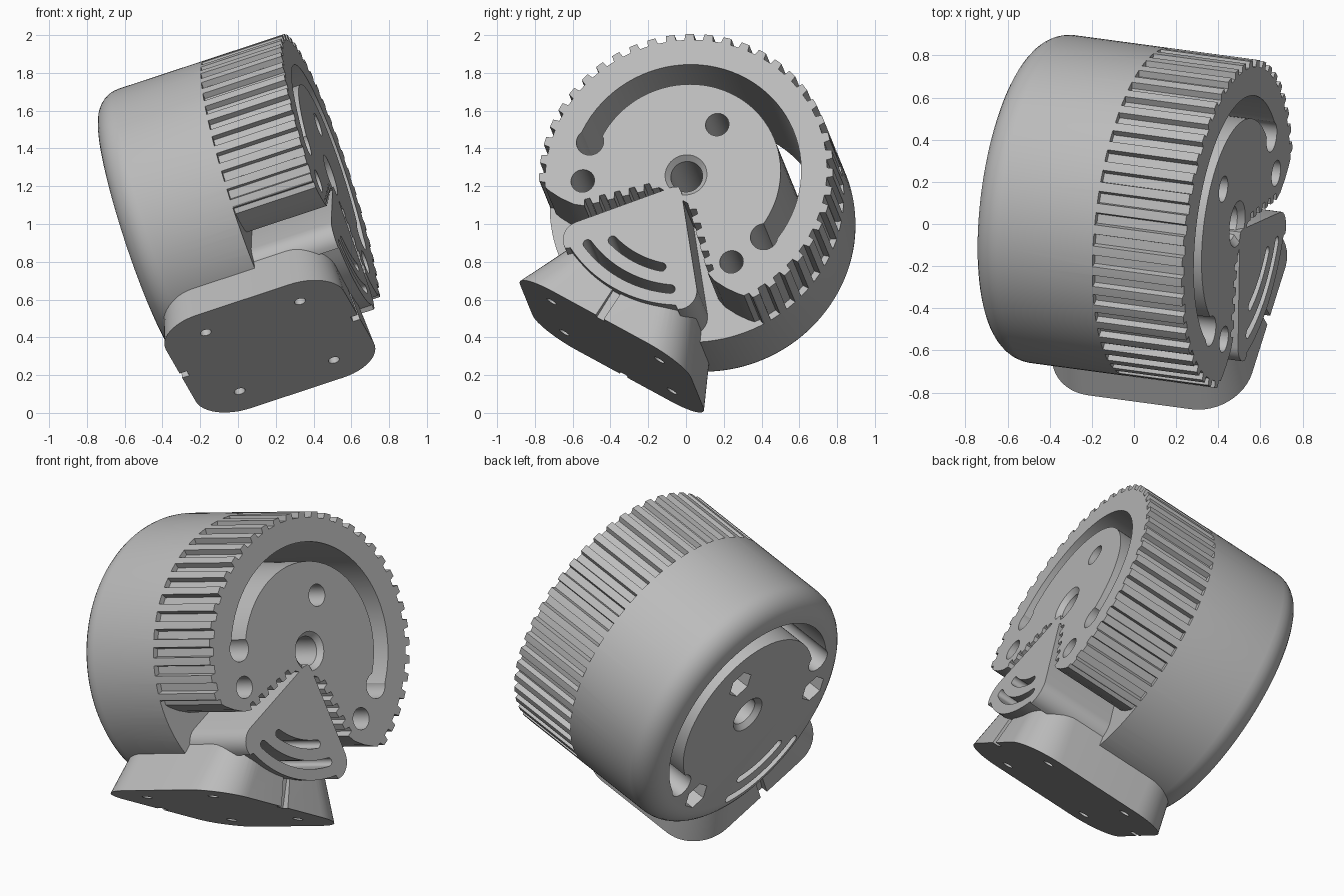
import bpy, bmesh, math
from math import sin, cos, pi, radians
from mathutils import Matrix, Vector

if "Cube" in bpy.data.objects:
    bpy.data.objects.remove(bpy.data.objects["Cube"])

# Tilted frame: x across the base, y up from the base, z along the drum axis
axis = Vector((0.942, -0.127, 0.311)).normalized()
across = Vector((0.267, 0.846, -0.46))
across = (across - axis * across.dot(axis)).normalized()
up = axis.cross(across)
FRAME = Matrix((across, up, axis)).transposed().to_4x4()
FRAME.translation = (0.49, 0.0, 1.26)

R, LENGTH, DEPTH, FILLET = 0.785, 1.07, 0.45, 0.14

grey = bpy.data.materials.new("plain grey")
grey.use_nodes = True
grey.diffuse_color = (0.5, 0.5, 0.5, 1)
grey.node_tree.nodes["Principled BSDF"].inputs["Base Color"].default_value = (0.5, 0.5, 0.5, 1)


def make(name, lofts):
    """Object made of closed lofts, each a list of rings."""
    bm = bmesh.new()
    for rings in lofts:
        vs = [[bm.verts.new(p) for p in ring] for ring in rings]
        n = len(vs[0])
        for lo, hi in zip(vs, vs[1:]):
            for i in range(n):
                j = (i + 1) % n
                bm.faces.new((lo[i], lo[j], hi[j], hi[i]))
        bm.faces.new(vs[0][::-1])
        bm.faces.new(vs[-1])
    bmesh.ops.recalc_face_normals(bm, faces=bm.faces)
    mesh = bpy.data.meshes.new(name)
    bm.to_mesh(mesh)
    bm.free()
    mesh.materials.append(grey)
    obj = bpy.data.objects.new(name, mesh)
    bpy.context.collection.objects.link(obj)
    return obj


def prism(pts, z0=-1.3, z1=0.2):
    return [[(x, y, z) for x, y in pts] for z in (z0, z1)]


def circle(r, x=0, y=0, n=32):
    return [(x + r * cos(2 * pi * i / n), y + r * sin(2 * pi * i / n)) for i in range(n)]


def arc(r, a0, a1, n, x=0, y=0):
    angles = [radians(a0 + (a1 - a0) * i / n) for i in range(n + 1)]
    return [(x + r * cos(a), y + r * sin(a)) for a in angles]


def arc_slot(r, half, a0, a1, n=24):
    """Curved slot outline with round ends."""
    c0, c1 = arc(r, a0, a1, 1)
    return (arc(r + half, a0, a1, n) + arc(half, a1, a1 + 180, 8, *c1)[1:-1]
            + arc(r - half, a1, a0, n) + arc(half, a0 + 180, a0 + 360, 8, *c0)[1:-1])


def mirrored(right):
    """Close an outline from its right half."""
    return right + [(-x, y) for x, y in reversed(right) if x > 1e-6]


def cut(obj, lofts):
    cutter = make("cutter", lofts)
    cutter.hide_render = True
    mod = obj.modifiers.new("cut", "BOOLEAN")
    mod.operation, mod.solver, mod.object = "DIFFERENCE", "EXACT", cutter
    graph = bpy.context.evaluated_depsgraph_get()
    mesh = bpy.data.meshes.new_from_object(obj.evaluated_get(graph))
    obj.modifiers.clear()
    obj.data = mesh
    bpy.data.objects.remove(cutter)


# Drum with rounded back rim
profile = [(R, 0), (R, -DEPTH)]
for i in range(9):
    a = pi / 2 * i / 8
    profile.append((R - FILLET + FILLET * cos(a), FILLET - LENGTH - FILLET * sin(a)))
drum = make("drum", [[[(x, y, z) for x, y in circle(r, n=120)] for r, z in profile]])

# Belt grooves around the front part
grooves = []
TEETH = 48
for i in range(TEETH):
    a = 2 * pi * (i + 0.5) / TEETH
    ring = [(R + 0.02, -0.034), (R + 0.02, 0.034), (R - 0.033, 0.022), (R - 0.033, -0.022)]
    grooves.append(prism([(x * cos(a) - y * sin(a), x * sin(a) + y * cos(a)) for x, y in ring],
                         -DEPTH, 0.1))
cut(drum, grooves)

# Wedge opening with toothed walls and flared mouth
start, end = Vector((0.09, -0.13)), Vector((0.385, -0.41))
step = (end - start) / 5
out = Vector((-step.y, step.x)).normalized() * 0.035
right = []
for i in range(5):
    for s, d in ((0, 0), (0.45, 0), (0.55, 1), (0.9, 1)):
        right.append(tuple(start + step * (i + s) + out * d))
right += [tuple(end), (0.44, -0.43), (0.52, -0.435), (0.59, -0.43), (0.64, -0.42), (0.9, -0.3), (0.9, -1)]
cut(drum, [prism(mirrored(right), -DEPTH, 0.1)])

# Long curved slot with wider round ends
cut(drum, [prism(arc_slot(0.56, 0.055, -9, 189, 48))])
cut(drum, [prism(circle(0.073, s * 0.544, -0.092)) for s in (-1, 1)])

# Centre bore with countersinks, bolt holes with hexagonal pockets
cut(drum, [[[(x, y, z) for x, y in circle(r)] for r, z in
            ((0.13, -LENGTH - 0.02), (0.085, -LENGTH + 0.03), (0.085, -0.03), (0.13, 0.02))]])
bolts = [(0, 0.32), (-0.465, -0.296), (0.465, -0.296)]
cut(drum, [prism(circle(0.063, x, y, 24)) for x, y in bolts])
cut(drum, [prism(circle(0.085, x, y, 6), -1.3, -0.9) for x, y in bolts])

# Wedge arm sitting in the opening
corner = arc(0.1, 38, -60, 8, 0.302, -0.575)
bottom = arc(0.725, -63, -90, 8)
wedge = make("wedge_arm", [prism(mirrored([(0, -0.075), (0.03, -0.095)] + corner + bottom),
                                 -DEPTH - 0.01, 0)])


# Mounting base: rounded rectangle tapering up into the drum
def rounded_ring(hx, hz, r, y):
    pts = []
    for k, (sx, sz) in enumerate(((1, 1), (-1, 1), (-1, -1), (1, -1))):
        pts += arc(r, 90 * k, 90 * k + 90, 12, sx * (hx - r), sz * (hz - r))
    return [(x, y, z - LENGTH / 2) for x, z in pts]


base = make("mounting_base", [[rounded_ring(0.535, 0.5, 0.24, -0.892),
                               rounded_ring(0.385, 0.47, 0.2, -0.58)]])

# Screw holes and end notches in the base
cut(base, [[[(sx * 0.337 + x, y, sz * 0.265 - LENGTH / 2 + z) for x, z in circle(0.03, n=20)]
            for y in (-1, -0.72)] for sx in (-1, 1) for sz in (-1, 1)])
cut(base, [prism([(-0.025, -1), (0.025, -1), (0.025, -0.5), (-0.025, -0.5)],
                 s * 0.51 - LENGTH / 2 - 0.05, s * 0.51 - LENGTH / 2 + 0.05) for s in (-1, 1)])

# Two curved slots through the arm and everything behind it
slots = [prism(arc_slot(0.638, 0.024, -114, -66)), prism(arc_slot(0.524, 0.024, -107, -73))]
for part in (drum, wedge, base):
    cut(part, slots)

# Place the parts in the tilted pose, smooth curves and keep sharp edges
for part in (drum, wedge, base):
    part.data.transform(FRAME)
    part.data.shade_smooth()
    part.data.set_sharp_from_angle(angle=radians(28))
